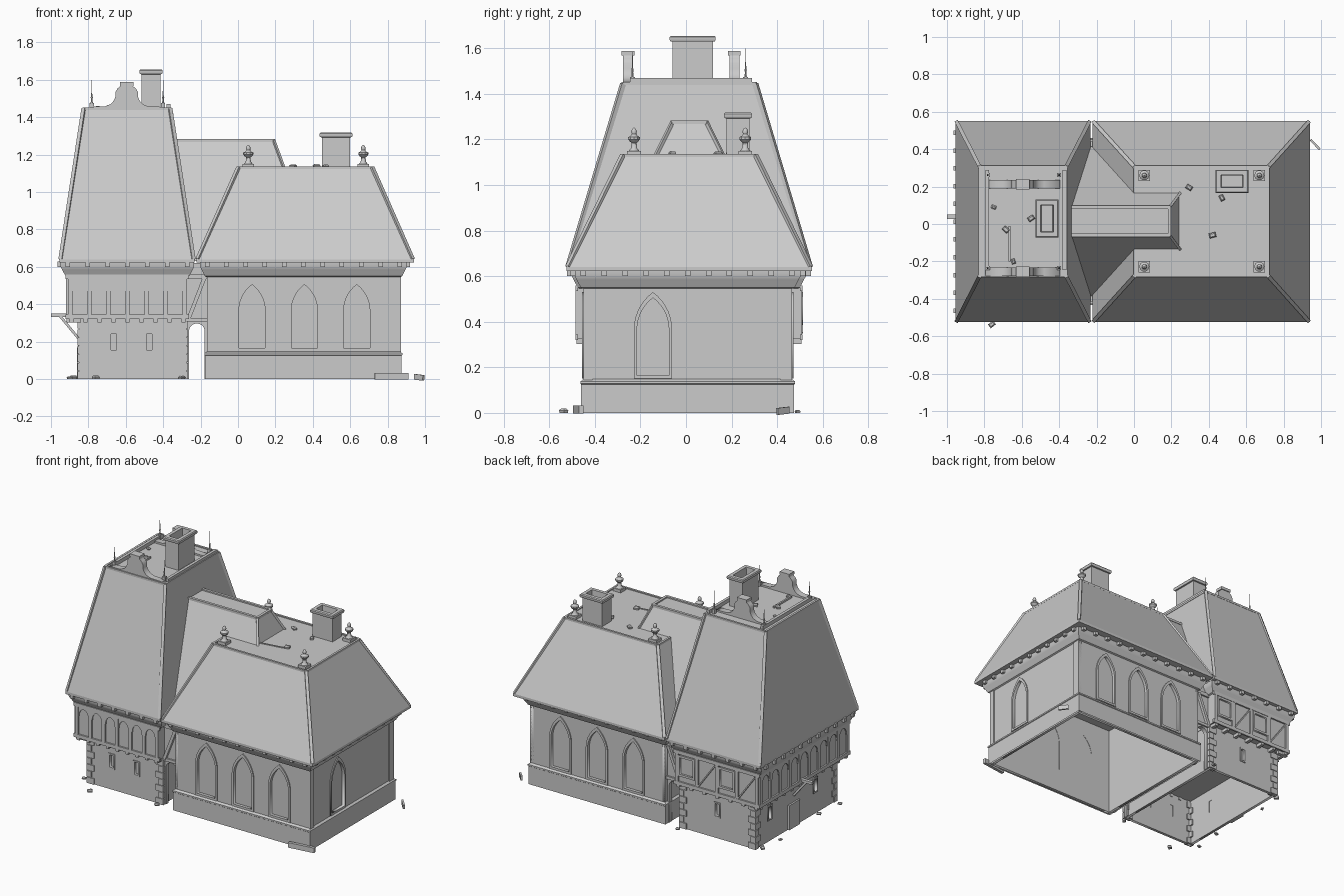
import bpy, bmesh, math, random
from mathutils import Matrix, Vector

if "Cube" in bpy.data.objects:
    bpy.data.objects.remove(bpy.data.objects["Cube"])

random.seed(4)
parts = {}


def bm_for(name):
    return parts.setdefault(name, bmesh.new())


def loft(name, loops, cap0=True, cap1=True):
    bm = bm_for(name)
    rings = [[bm.verts.new(p) for p in l] for l in loops]
    n = len(rings[0])
    for a, b in zip(rings, rings[1:]):
        for i in range(n):
            bm.faces.new((a[i], a[(i + 1) % n], b[(i + 1) % n], b[i]))
    if cap0:
        bm.faces.new(rings[0][::-1])
    if cap1:
        bm.faces.new(rings[-1])


def rect(x0, x1, y0, y1, z, o=0):
    return [(x0 - o, y0 - o, z), (x1 + o, y0 - o, z), (x1 + o, y1 + o, z), (x0 - o, y1 + o, z)]


def box(name, x0, x1, y0, y1, z0, z1, M=Matrix()):
    loft(name, [[M @ Vector(p) for p in rect(x0, x1, y0, y1, z)] for z in (z0, z1)])


def beam(name, p, q, w, d):
    p, q = Vector(p), Vector(q)
    M = Matrix.Translation(p) @ (q - p).to_track_quat('Z', 'Y').to_matrix().to_4x4()
    box(name, -w / 2, w / 2, -d / 2, d / 2, 0, (q - p).length, M)


def lathe(name, x, y, z, profile, n=8):
    loft(name, [[(x + r * math.cos(2 * math.pi * i / n), y + r * math.sin(2 * math.pi * i / n), z + h)
                 for i in range(n)] for r, h in profile])


def frame(side, d):
    """Wall frame: u along the wall, v up, w outwards; d is the distance from the origin."""
    a = {'front': 0, 'right': 1, 'back': 2, 'left': 3}[side] * math.pi / 2
    u = Vector((round(math.cos(a)), round(math.sin(a)), 0))
    n = u.cross(Vector((0, 0, 1)))
    M = Matrix((u, (0, 0, 1), n)).transposed().to_4x4()
    M.translation = n * d
    return M


def panel(name, M, outlines, t):
    """Plate with holes, its outer face on w = 0."""
    cu = bpy.data.curves.new(name, 'CURVE')
    cu.dimensions, cu.fill_mode, cu.extrude = '2D', 'BOTH', t / 2
    for o in outlines:
        s = cu.splines.new('POLY')
        s.points.add(len(o) - 1)
        for p, (u, v) in zip(s.points, o):
            p.co = (u, v, 0, 1)
        s.use_cyclic_u = True
    ob = bpy.data.objects.new(name, cu)
    bpy.context.collection.objects.link(ob)
    me = bpy.data.meshes.new_from_object(ob.evaluated_get(bpy.context.evaluated_depsgraph_get()))
    me.transform(M @ Matrix.Translation((0, 0, -t / 2)))
    bm_for(name).from_mesh(me)
    bpy.data.objects.remove(ob)
    bpy.data.meshes.remove(me)


def quad(u0, u1, v0, v1):
    return [(u0, v0), (u1, v0), (u1, v1), (u0, v1)]


def arch(c, h, z0, spring, top, n=7):
    H = top - spring
    r = (H * H + h * h) / (2 * h)
    a = math.asin(min(1, H / r))
    arc = [(h - r + r * math.cos(a * i / n), spring + r * math.sin(a * i / n)) for i in range(n + 1)]
    return [(c - h, z0), (c + h, z0)] + [(c + u, v) for u, v in arc] + [(c - u, v) for u, v in arc[-2::-1]]


def walls(name, x0, x1, y0, y1, z0, z1, holes, t=0.02):
    for side, d, a, b in (('front', -y0, x0, x1), ('right', x1, y0, y1),
                          ('back', y1, -x1, -x0), ('left', -x0, -y1, -y0)):
        panel(name, frame(side, d), [quad(a, b, z0, z1)] + holes.get(side, []), t)


# Hall walls, pointed windows, plinth and corner strips
HX0, HX1, HY0, HY1 = -0.165, 0.865, -0.45, 0.465
win = {'front': [0.075, 0.355, 0.635], 'back': [-0.075, -0.355, -0.635], 'right': [-0.145]}
dist = {'front': 0.45, 'back': 0.465, 'right': 0.865}
walls('hall_walls', HX0, HX1, HY0, HY1, 0, 0.62,
      {s: [arch(c, 0.07, 0.165, 0.365, 0.505) for c in cs] for s, cs in win.items()})
for s, cs in win.items():
    for c in cs:
        panel('hall_window_frames', frame(s, dist[s] + 0.007),
              [arch(c, 0.084, 0.15, 0.365, 0.53), arch(c, 0.07, 0.165, 0.365, 0.505)], 0.012)
        panel('hall_window_panes', frame(s, dist[s] - 0.014), [arch(c, 0.075, 0.16, 0.365, 0.51)], 0.004)
loft('hall_plinth', [rect(HX0, HX1, HY0, HY1, z, o) for o, z in
                     ((0.01, 0), (0.01, 0.125), (0.014, 0.128), (0.014, 0.138), (0, 0.148))], False, False)
for u0, u1 in ((-0.45, -0.41), (0.415, 0.465)):
    box('hall_corner_strips', HX1, HX1 + 0.006, u0, u1, 0.14, 0.56)

# Tower ground floor with slit windows
TX0, TX1, TY0, TY1 = -0.85, -0.275, -0.43, 0.455
slits = {'front': [-0.665, -0.475], 'back': [0.56], 'left': [-0.3, 0.2]}
tdist = {'front': 0.43, 'back': 0.455, 'left': 0.85}
walls('tower_base', TX0, TX1, TY0, TY1, 0, 0.33,
      {s: [quad(c - .015, c + .015, .155, .24) for c in cs] for s, cs in slits.items()})
for s, cs in slits.items():
    for c in cs:
        panel('slit_frames', frame(s, tdist[s] + 0.006),
              [quad(c - .024, c + .024, .145, .25), quad(c - .015, c + .015, .155, .24)], 0.01)
        panel('slit_panes', frame(s, tdist[s] - 0.014), [quad(c - .018, c + .018, .15, .245)], 0.004)
for k in range(7):
    w, l = ((0.05, 0.03), (0.03, 0.05))[k % 2]
    for x, sx in ((TX0, 1), (TX1, -1)):
        for y, sy in ((TY0, 1), (TY1, -1)):
            xa, xb = sorted((x - sx * 0.007, x + sx * w))
            ya, yb = sorted((y - sy * 0.007, y + sy * l))
            box('tower_quoins', xa, xb, ya, yb, k * 0.045, k * 0.045 + 0.041)

# Overhanging timber storey
JX0, JX1, JY0, JY1 = -0.91, -0.272, -0.475, 0.5
loft('jetty_walls', [rect(JX0, JX1, JY0, JY1, z) for z in (0.325, 0.6)], True, False)
for side, d, a, b in (('front', -JY0, JX0, JX1), ('back', JY1, -JX1, -JX0), ('left', -JX0, -JY1, -JY0)):
    M = frame(side, d)

    def timber(u0, u1, v0, v1, w=0.011):
        box('jetty_timbers', u0, u1, v0, v1, 0, w, M)
    timber(a - 0.01, b + 0.01, 0.32, 0.345)
    timber(a - 0.01, b + 0.01, 0.535, 0.56)
    n = {'front': 6, 'back': 4, 'left': 9}[side]
    step = (b - a - 0.024) / n
    for i in range(n + 1):
        c = a + 0.012 + i * step
        timber(c - 0.012, c + 0.012, 0.345, 0.535, 0.01)
        if i == n:
            break
        u0, u1 = c + 0.012, c + step - 0.012
        if side == 'back' and i in (0, 2):
            # framed windows
            panel('jetty_window_frames', M @ Matrix.Translation((0, 0, 0.014)),
                  [quad(u0, u1, 0.385, 0.53), quad(u0 + .015, u1 - .015, 0.4, 0.515)], 0.014)
        elif side == 'back':
            beam('jetty_braces', M @ Vector((u0, 0.35, 0.004)), M @ Vector((u1, 0.53, 0.004)), 0.018, 0.008)
        else:
            # curved heads between the posts
            m, h = (u0 + u1) / 2, (u1 - u0) / 2 - 0.004
            panel('jetty_arched_heads', M @ Matrix.Translation((0, 0, 0.008)),
                  [arch(m, h, 0.47, 0.48, 0.525)[1:] + [(m - h, 0.47), (u0, 0.47), (u0, 0.535),
                                                        (u1, 0.535), (u1, 0.47)]], 0.008)
    # joist ends
    m = n + 3
    for i in range(m):
        c = a + 0.02 + i * (b - a - 0.04) / (m - 1)
        box('jetty_joists', c - 0.011, c + 0.011, 0.303, 0.326, -0.07, 0.006, M)

# Passage between tower and hall
for side, d, s in (('front', 0.415, 1), ('back', 0.44, -1)):
    c = -0.22 * s
    o = arch(c, 0.042, 0, 0.255, 0.297)
    M = frame(side, d)
    panel('passage_arch', M, [[(c - .058, 0), o[0]] + o[:1:-1] + [o[1], (c + .058, 0),
                                                                 (c + .058, .62), (c - .058, .62)]], 0.03)
    beam('passage_brace', M @ Vector((c - .045 * s, .32, .008)), M @ Vector((c + .04 * s, .54, .008)), 0.022, 0.02)
    box('passage_lintel', c - .055, c + .055, 0.305, 0.325, 0, 0.012, M)
    box('passage_lintel', c - .055, c + .055, 0.535, 0.56, 0, 0.012, M)

# Curved cornices and small corbels below the eaves
cove = [(0.002, 0.545), (0.012, 0.55), (0.02, 0.565), (0.03, 0.585), (0.038, 0.6), (0.038, 0.625)]
for X0, X1, Y0, Y1 in ((HX0, HX1, HY0, HY1), (JX0, JX1, JY0 + 0.012, JY1 - 0.012)):
    loft('cornices', [rect(X0, X1, Y0, Y1, z, o) for o, z in cove], False, False)
    nx, ny = round((X1 - X0) / 0.1), 10
    for i in range(nx + 1):
        x = X0 + i * (X1 - X0) / nx
        for y, s in ((Y0, -1), (Y1, 1)):
            ya, yb = sorted((y + s * 0.03, y + s * 0.06))
            box('eave_corbels', x - .012, x + .012, ya, yb, 0.6, 0.628)
    x, s = (X1, 1) if X1 > 0 else (X0, -1)
    xa, xb = sorted((x + s * 0.03, x + s * 0.055))
    for i in range(ny + 1):
        y = Y0 + i * (Y1 - Y0) / ny
        box('eave_corbels', xa, xb, y - .012, y + .012, 0.6, 0.628)

# Steep hipped roofs with flat tops, hip strips and rims
for name, base, top, z in (('tower_roof', (-0.955, -0.232, -0.525, 0.552), (-0.828, -0.36, -0.28, 0.308), 1.445),
                           ('hall_roof', (-0.222, 0.94, -0.525, 0.552), (0.0, 0.72, -0.28, 0.308), 1.13)):
    loft(name, [rect(*base, 0.622), rect(*base, 0.64), rect(*top, z)])
    for p, q in zip(rect(*base, 0.64, -0.008), rect(*top, z, -0.004)):
        beam(name + '_hips', p, q, 0.02, 0.02)
    corners = rect(*top, z, -0.003)
    for i in range(4):
        if name == 'tower_roof' or i < 3:
            beam(name + '_rim', corners[i], corners[(i + 1) % 4], 0.014, 0.014)
for y0, y1 in ((-0.28, -0.14), (0.17, 0.308)):
    box('hall_roof_rim', -0.004, 0.01, y0, y1, 1.123, 1.137)

# Connecting roof between tower and hall
loft('link_roof', [rect(-0.45, 0.42, -0.385, 0.415, 0.63), rect(-0.45, 0.19, -0.062, 0.092, 1.275)])
for y in (-0.06, 0.09):
    beam('link_roof_edges', (-0.4, y, 1.276), (0.192, y, 1.276), 0.018, 0.016)
    beam('link_roof_edges', (0.19, y, 1.276), (0.246, y + (0.075 if y > 0 else -0.075), 1.125), 0.014, 0.014)
beam('link_roof_edges', (0.19, -0.065, 1.276), (0.19, 0.095, 1.276), 0.018, 0.016)

# Hollow chimneys with rounded caps
for r, z0, z1 in (((-0.515, -0.415, -0.06, 0.118), 1.43, 1.655), ((0.448, 0.6, 0.178, 0.278), 1.12, 1.318)):
    loft('chimneys', [rect(*r, z, o) for o, z in
                      ((0, z0), (0, z1 - .026), (.009, z1 - .024), (.012, z1 - .018), (.012, z1 - .006),
                       (.007, z1), (-.016, z1), (-.02, z1 - .06))])

# Shaped gables and parapet on the tower top
half = [(0.2, 0), (0.2, 0.015), (0.115, 0.018), (0.085, 0.03), (0.068, 0.05), (0.06, 0.07), (0.06, 0.095),
        (0.048, 0.115), (0.032, 0.127), (0.032, 0.147)]
outline = [(-0.595 + u, 1.44 + v) for u, v in half] + [(-0.595 - u, 1.44 + v) for u, v in half[::-1]]
for y in (-0.255, 0.212):
    panel('shaped_gables', frame('front', -y + 0.022), [outline], 0.044)
    box('gable_caps', -0.632, -0.558, y - 0.028, y + 0.028, 1.568, 1.588)
for x in (-0.785, -0.372):
    box('tower_parapet', x - 0.01, x + 0.01, -0.245, 0.29, 1.44, 1.47)
for x in (-0.782, -0.4):
    for y in (-0.235, 0.262):
        box('spire_bases', x - .011, x + .011, y - .011, y + .011, 1.44, 1.475)
        lathe('spires', x, y, 1.475, ((.006, 0), (.004, .02), (.006, .03), (.003, .04), (.0006, .125)), 6)

# Turned finials on the hall roof
for x in (0.055, 0.67):
    for y in (-0.228, 0.26):
        box('finial_bases', x - .03, x + .03, y - .03, y + .03, 1.125, 1.15)
        lathe('finials', x, y, 1.15, ((.024, 0), (.014, .012), (.012, .035), (.02, .042), (.027, .05), (.027, .06),
                                      (.016, .066), (.01, .074), (.013, .084), (.009, .096), (.001, .102)), 10)

# Beam bracket on the tower's left wall
box('bracket_beam', -1.0, -0.84, 0.028, 0.05, 0.332, 0.35)
beam('bracket_strut', (-0.95, 0.039, 0.335), (-0.855, 0.039, 0.22), 0.014, 0.014)
box('left_door', -0.862, -0.84, -0.02, 0.1, 0, 0.17)

# Loose stones and planks on the ground and roofs
spots = [(-0.9, -0.4, 0), (-0.88, -0.2, 0), (-0.9, 0.25, 0), (-0.88, 0.42, 0), (-0.76, -0.537, 0), (-0.3, -0.46, 0),
         (-0.28, 0.49, 0), (-0.75, 0.09, 1.445), (-0.685, -0.03, 1.445), (-0.55, 0.03, 1.445), (-0.645, -0.2, 1.445),
         (0.295, 0.195, 1.13), (0.42, -0.06, 1.13), (0.47, 0.14, 1.13)]
for x, y, z in spots:
    s = random.uniform(0.01, 0.017)
    M = Matrix.Translation((x, y, z)) @ Matrix.Rotation(random.uniform(0, 3), 4, 'Z')
    loft('loose_stones', [[M @ Vector(p) for p in rect(-s, s, -s * .7, s * .7, h, o)]
                          for h, o in ((0, 0), (s * .7, 0.002), (s * 1.2, -0.004))])
beam('loose_planks', (0.945, 0.45, 0.012), (0.992, 0.4, 0.006), 0.012, 0.03)
beam('loose_planks', (0.73, -0.485, 0.014), (0.91, -0.46, 0.014), 0.02, 0.035)
beam('loose_planks', (-0.665, -0.2, 1.452), (-0.665, -0.01, 1.452), 0.012, 0.012)
beam('loose_planks', (0.24, -0.1, 1.134), (0.4, -0.075, 1.134), 0.006, 0.006)

# Turn every gathered part into an object
for name, bm in parts.items():
    bmesh.ops.remove_doubles(bm, verts=bm.verts, dist=1e-6)
    bmesh.ops.recalc_face_normals(bm, faces=bm.faces)
    me = bpy.data.meshes.new(name)
    bm.to_mesh(me)
    bm.free()
    ob = bpy.data.objects.new(name, me)
    bpy.context.collection.objects.link(ob)
    if name in ('cornices', 'finials', 'chimneys', 'spires'):
        bpy.context.view_layer.objects.active = ob
        ob.select_set(True)
        bpy.ops.object.shade_smooth_by_angle(angle=math.radians(35))
        ob.select_set(False)
